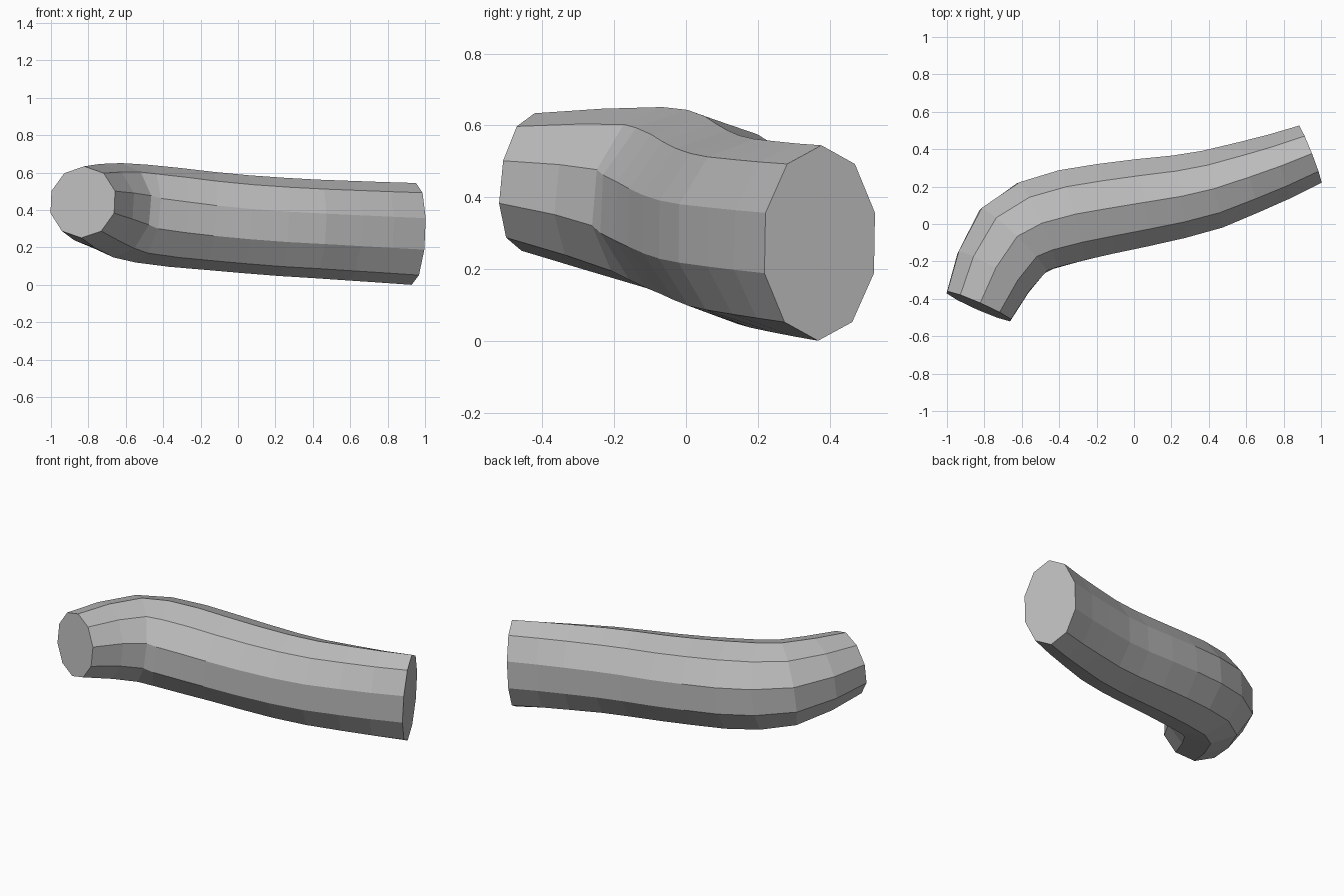
import bpy
import bmesh
from math import cos, sin, pi
from mathutils import Vector

cube = bpy.data.objects.get("Cube")
if cube:
    bpy.data.objects.remove(cube, do_unlink=True)

SIDES = 10

# Each section: back edge x, y; front edge x, y; top height, bottom height
SECTIONS = [
    (-1.0, -.365, -.66, -.515, .635, .25),
    (-.94, -.15, -.56, -.36, .648, .195),
    (-.82, .08, -.47, -.255, .653, .145),
    (-.62, .22, -.42, -.235, .645, .118),
    (-.41, .285, -.27, -.195, .627, .095),
    (-.2, .32, -.12, -.16, .606, .08),
    (0, .345, .07, -.12, .587, .063),
    (.2, .365, .27, -.075, .573, .047),
    (.36, .39, .47, -.02, .563, .036),
    (.55, .435, .66, .06, .556, .023),
    (.71, .475, .83, .135, .55, .012),
    (.88, .525, 1.0, .22, .545, 0),
]


def make_material(name, color):
    material = bpy.data.materials.new(name)
    material.use_nodes = True
    material.diffuse_color = color
    shader = next(n for n in material.node_tree.nodes if n.type == "BSDF_PRINCIPLED")
    shader.inputs["Base Color"].default_value = color
    return material


def section_frame(section):
    """Centre, sideways half axis and half height of one section."""
    back_x, back_y, front_x, front_y, top, bottom = section
    back = Vector((back_x, back_y, 0))
    front = Vector((front_x, front_y, 0))
    centre = (back + front) / 2
    centre.z = (top + bottom) / 2
    # The widest corners of the polygon lie just inside the full radius
    side = (front - back) / 2 / cos(pi / SIDES)
    return centre, side, (top - bottom) / 2


def build_tube(name, sections, material):
    """Loft elliptical rings, each square to the spine, and cap both ends."""
    frames = [section_frame(s) for s in sections]
    bm = bmesh.new()
    rings = []
    for i, (centre, side, height) in enumerate(frames):
        ahead = frames[min(i + 1, len(frames) - 1)][0]
        behind = frames[max(i - 1, 0)][0]
        up = side.cross(ahead - behind).normalized() * height
        ring = []
        for k in range(SIDES):
            angle = 2 * pi * k / SIDES
            ring.append(bm.verts.new(centre + up * cos(angle) + side * sin(angle)))
        rings.append(ring)

    for a, b in zip(rings, rings[1:]):
        for k in range(SIDES):
            n = (k + 1) % SIDES
            bm.faces.new((a[k], a[n], b[n], b[k]))
    bm.faces.new(rings[0])
    bm.faces.new(rings[-1])
    bmesh.ops.recalc_face_normals(bm, faces=bm.faces)

    mesh = bpy.data.meshes.new(name)
    bm.to_mesh(mesh)
    bm.free()
    mesh.materials.append(material)
    obj = bpy.data.objects.new(name, mesh)
    bpy.context.collection.objects.link(obj)
    return obj


# Bent tube with flat facets
grey = make_material("plain grey", (0.5, 0.5, 0.5, 1))
build_tube("bent_tube", SECTIONS, grey)
